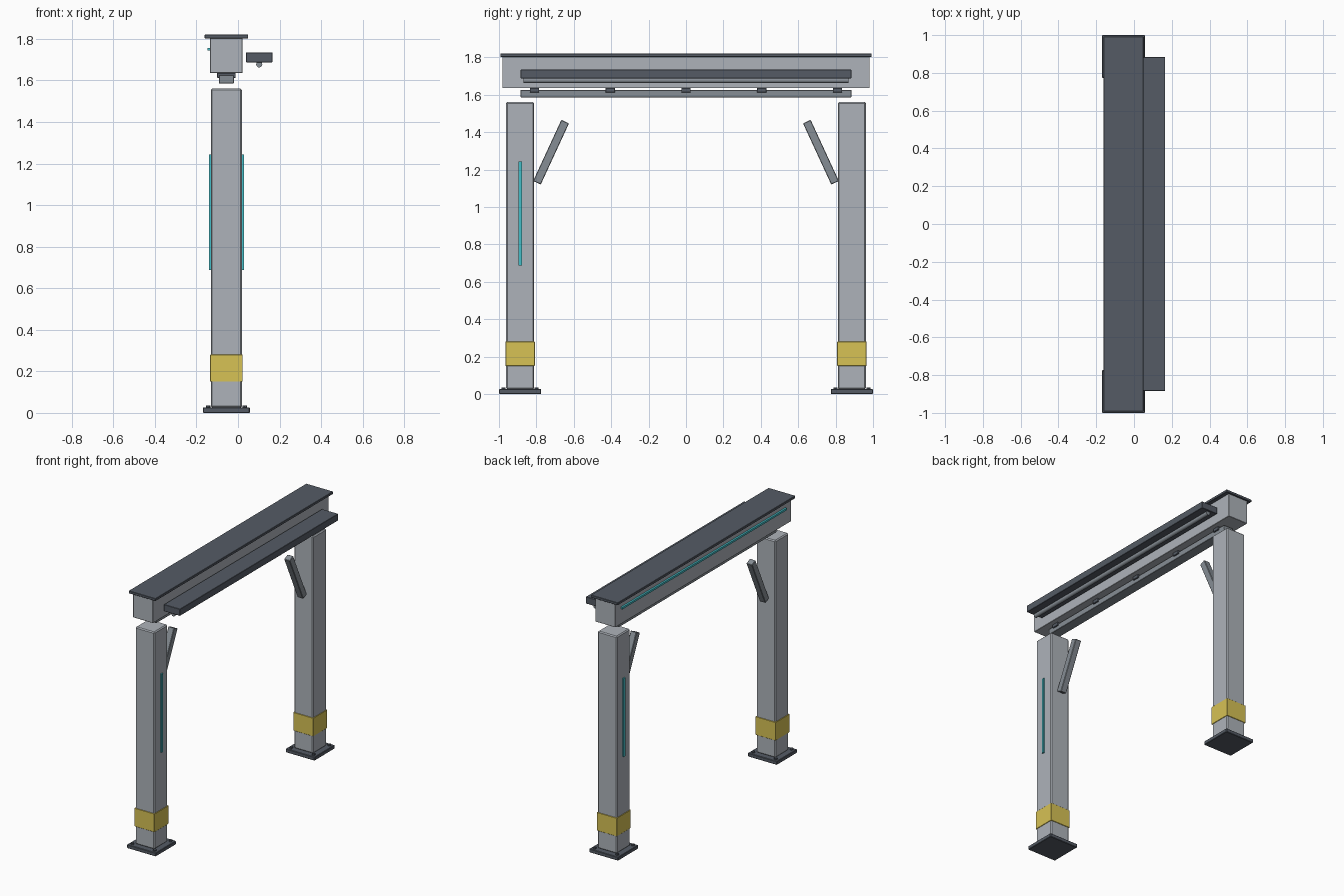
import bpy
from math import radians, atan2, hypot

old = bpy.data.objects.get("Cube")
if old:
    bpy.data.objects.remove(old, do_unlink=True)


def material(name, r, g, b):
    m = bpy.data.materials.new(name)
    m.use_nodes = True
    m.diffuse_color = (r, g, b, 1)
    m.node_tree.nodes["Principled BSDF"].inputs["Base Color"].default_value = (r, g, b, 1)
    return m


LIGHT = material("light grey paint", 0.42, 0.45, 0.49)
MID = material("mid grey metal", 0.24, 0.27, 0.30)
DARK = material("dark grey metal", 0.09, 0.105, 0.13)
YELLOW = material("warning yellow", 0.68, 0.54, 0.09)
CYAN = material("cyan light", 0.06, 0.52, 0.58)


def finish(name, mat, bevel):
    o = bpy.context.object
    o.name = name
    o.data.materials.append(mat)
    if bevel:
        mod = o.modifiers.new("edge bevel", "BEVEL")
        mod.width = bevel
        mod.segments = 1
    return o


def box(name, mat, center, size, bevel=0.0, tilt=0.0):
    bpy.ops.mesh.primitive_cube_add(size=1, location=center)
    o = bpy.context.object
    o.scale = size
    bpy.ops.object.transform_apply(location=False, rotation=False, scale=True)
    o.rotation_euler.x = tilt
    return finish(name, mat, bevel)


def rod(name, mat, center, radius, depth, sides, tilt=0.0):
    bpy.ops.mesh.primitive_cylinder_add(vertices=sides, radius=radius, depth=depth,
                                        location=center, rotation=(tilt, 0, 0))
    return finish(name, mat, 0)


CX = -0.056      # centre line of the posts and beam
POST_Y = 0.887

# Posts with base, bolts, band, light strip and brace
for side, end in ((-1, "front"), (1, "back")):
    y = side * POST_Y
    box(end + "_base_plate", DARK, (CX, y, 0.013), (0.226, 0.226, 0.026), 0.003)
    for i in (-1, 1):
        for j in (-1, 1):
            rod(end + "_bolt", DARK, (CX + i * 0.088, y + j * 0.088, 0.028), 0.011, 0.016, 8)
    box(end + "_post", LIGHT, (CX, y, 0.793), (0.15, 0.15, 1.536), 0.007)
    box(end + "_warning_band", YELLOW, (CX, y, 0.215), (0.157, 0.157, 0.13), 0.002)
    # The strips sit on opposite sides of the two posts
    box(end + "_post_light", CYAN, (CX - side * 0.078, y, 0.965), (0.012, 0.018, 0.555))
    # Inclined brace leaning towards the middle
    dy, dz = 0.151, 0.327
    box(end + "_brace", MID, (CX, side * 0.7215, 1.293), (0.045, 0.045, hypot(dy, dz)),
        0.003, side * atan2(dy, dz))

# Beam with cap and long light strip
box("beam", LIGHT, (CX, 0, 1.719), (0.156, 1.964, 0.168), 0.002)
box("beam_cap", DARK, (CX, 0, 1.811), (0.21, 1.986, 0.018), 0.002)
box("beam_light", CYAN, (CX - 0.084, 0, 1.75), (0.014, 1.84, 0.014))

# Hanging rail and its clips
box("under_rail", MID, (CX, 0, 1.606), (0.072, 1.768, 0.04), 0.002)
for i in range(-2, 3):
    box("rail_clip", DARK, (CX, i * 0.405, 1.624), (0.09, 0.05, 0.024), 0.002)

# Side tray with a tube beneath
box("side_tray", DARK, (0.102, 0, 1.711), (0.126, 1.768, 0.048), 0.002)
rod("tray_tube", MID, (0.102, 0, 1.677), 0.015, 1.74, 12, radians(90))
bpy.ops.object.shade_smooth_by_angle(angle=radians(35))
